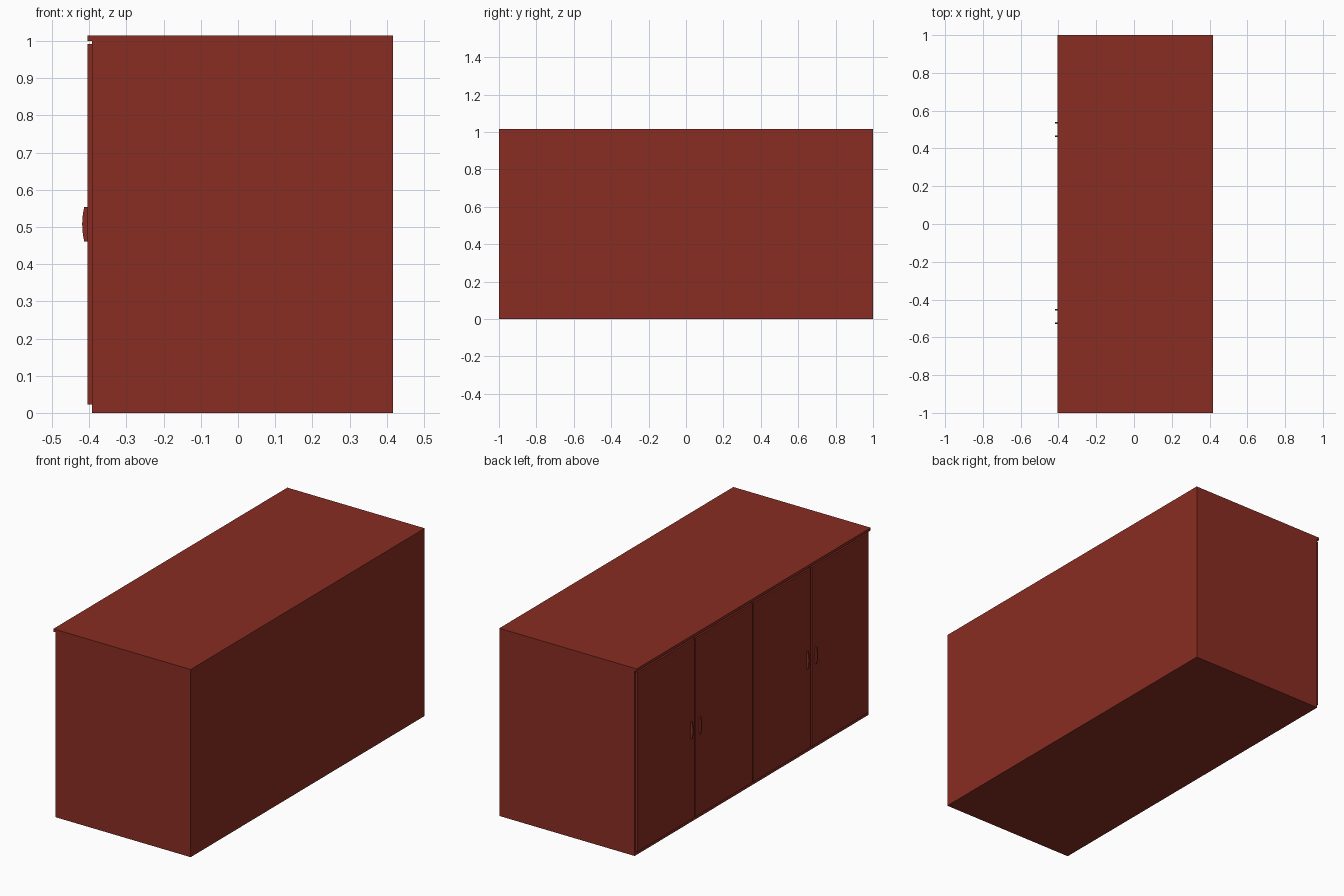
import bpy
import bmesh

if "Cube" in bpy.data.objects:
    bpy.data.objects.remove(bpy.data.objects["Cube"])

red = bpy.data.materials.new("dark_red_wood")
red.diffuse_color = (0.25, 0.026, 0.016, 1)
red.use_nodes = True
red.node_tree.nodes["Principled BSDF"].inputs["Base Color"].default_value = red.diffuse_color


def finish(name, bm):
    bmesh.ops.recalc_face_normals(bm, faces=bm.faces)
    mesh = bpy.data.meshes.new(name)
    bm.to_mesh(mesh)
    bm.free()
    mesh.materials.append(red)
    obj = bpy.data.objects.new(name, mesh)
    bpy.context.collection.objects.link(obj)
    return obj


def box(name, lo, hi):
    bm = bmesh.new()
    bmesh.ops.create_cube(bm, size=1)
    for v in bm.verts:
        v.co = [lo[i] if v.co[i] < 0 else hi[i] for i in range(3)]
    return finish(name, bm)


def handle(name, y):
    # bowed pull: a shallow arc profile extruded across y
    z0, z1, n = 0.461, 0.554, 8
    pts = [(-0.404, z0)]
    for i in range(n + 1):
        t = i / n
        pts.append((-0.4135 - 0.0055 * 4 * t * (1 - t), z0 + (z1 - z0) * t))
    pts.append((-0.404, z1))
    bm = bmesh.new()
    face = bm.faces.new([bm.verts.new((x, y - 0.004, z)) for x, z in pts])
    ext = bmesh.ops.extrude_face_region(bm, geom=[face])
    verts = [g for g in ext["geom"] if isinstance(g, bmesh.types.BMVert)]
    bmesh.ops.translate(bm, verts=verts, vec=(0, 0.008, 0))
    return finish(name, bm)


# Carcass and overhanging top
box("cabinet_body", (-0.393, -1, 0), (0.417, 1, 1.0))
box("cabinet_top", (-0.405, -1, 1.0), (0.417, 1, 1.015))

# Four doors on the -x side
centre, pitch, gap = 0.005, 0.4965, 0.01
for i in range(4):
    y0 = centre + (i - 2) * pitch
    box(f"door_{i + 1}", (-0.405, y0 + gap / 2, 0.023),
        (-0.393, y0 + pitch - gap / 2, 0.992))

# Handle pairs either side of the outer door joints
for i, y in enumerate((-0.526, -0.455, 0.465, 0.536)):
    handle(f"door_handle_{i + 1}", y)
